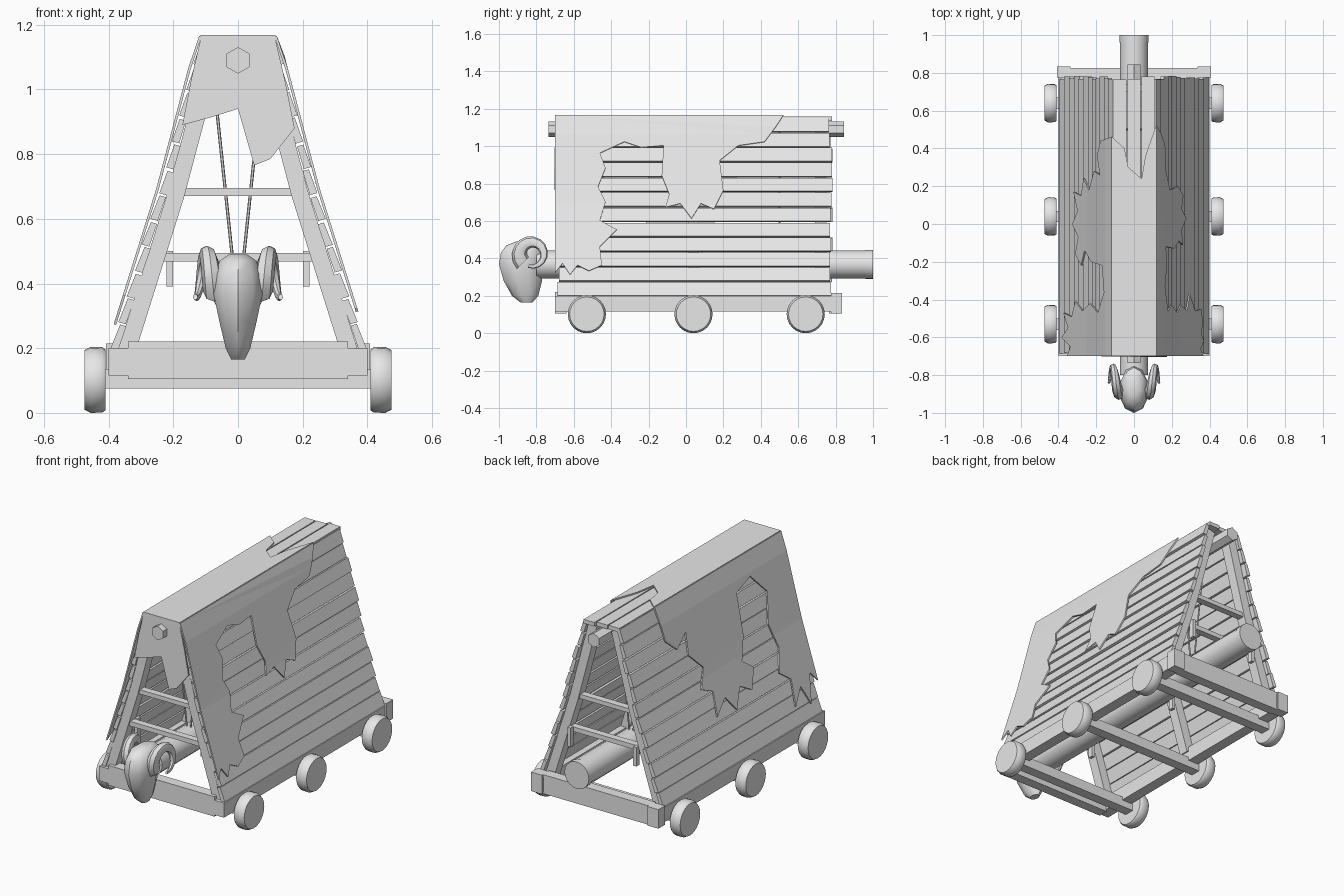
import bpy, bmesh, math, random
from mathutils import Vector

if "Cube" in bpy.data.objects:
    bpy.data.objects.remove(bpy.data.objects["Cube"])

random.seed(4)
mat = bpy.data.materials.new("pale_grey")
mat.diffuse_color = (0.8, 0.8, 0.8, 1)
mat.use_nodes = True
mat.node_tree.nodes["Principled BSDF"].inputs["Base Color"].default_value = mat.diffuse_color


def finish(name, bm, smooth=False):
    bmesh.ops.recalc_face_normals(bm, faces=bm.faces)
    me = bpy.data.meshes.new(name)
    bm.to_mesh(me)
    bm.free()
    me.materials.append(mat)
    if smooth:
        for p in me.polygons:
            p.use_smooth = True
        me.set_sharp_from_angle(angle=math.radians(40))
    ob = bpy.data.objects.new(name, me)
    bpy.context.collection.objects.link(ob)
    return ob


def loft(name, rings, smooth=False):
    """Skin closed rings of points and cap both ends."""
    bm = bmesh.new()
    vs = [[bm.verts.new(p) for p in r] for r in rings]
    n = len(vs[0])
    for a, b in zip(vs, vs[1:]):
        for i in range(n):
            j = (i + 1) % n
            bm.faces.new((a[i], a[j], b[j], b[i]))
    bm.faces.new(vs[0])
    bm.faces.new(vs[-1])
    return finish(name, bm, smooth)


def box(name, x0, x1, y0, y1, z0, z1):
    q = [(x0, y0), (x1, y0), (x1, y1), (x0, y1)]
    return loft(name, [[(x, y, z) for x, y in q] for z in (z0, z1)])


def rod(name, a, b, radii, sides, smooth=True, phase=0.0):
    """Round bar from a to b; radii is a list of (fraction, radius)."""
    a, b = Vector(a), Vector(b)
    d = (b - a).normalized()
    u = d.cross(Vector((0, 0, 1)) if abs(d.z) < 0.8 else Vector((0, 1, 0))).normalized()
    v = u.cross(d)
    ang = [2 * math.pi * i / sides + phase for i in range(sides)]
    return loft(name, [[a.lerp(b, t) + r * (u * math.cos(k) + v * math.sin(k)) for k in ang]
                       for t, r in radii], smooth)


def wall(side, z, off=0.0):
    """Point (x, z) on the sloping wall, which bends a little at z = 0.69."""
    if z < 0.69:
        x = 0.392 - (z - 0.2) * 0.314
    else:
        x = 0.238 - (z - 0.69) * 0.265
    return side * (x + 0.96 * off), z + 0.28 * off


def sheet(name, pts, place, cuts=(), t=0.008):
    """Thin cut-out: flat outline, bisected, thickened, then placed in space."""
    bm = bmesh.new()
    bm.faces.new([bm.verts.new((p[0], p[1], 0)) for p in pts])
    for c in cuts:
        bmesh.ops.bisect_plane(bm, geom=bm.verts[:] + bm.edges[:] + bm.faces[:],
                               plane_co=(0, c, 0), plane_no=(0, 1, 0))
    bmesh.ops.triangulate(bm, faces=bm.faces)
    ext = bmesh.ops.extrude_face_region(bm, geom=bm.faces[:])
    for v in ext["geom"]:
        if isinstance(v, bmesh.types.BMVert):
            v.co.z = t
    for v in bm.verts:
        v.co = place(*v.co)
    return finish(name, bm)


# Wheels and axles
for y in (-0.53, 0.04, 0.64):
    box("axle", -0.42, 0.42, y - 0.03, y + 0.03, 0.075, 0.135)
    for s in (-1, 1):
        rod("wheel", (s * 0.41, y, 0.102), (s * 0.475, y, 0.102),
            [(0, 0.094), (0.15, 0.101), (0.7, 0.102), (1, 0.092)], 24)

# Base frame
for s in (-1, 1):
    xs = sorted((s * 0.335, s * 0.40))
    box("side_sill", *xs, -0.70, 0.83, 0.115, 0.20)
    box("sill_end", *sorted((s * 0.337, s * 0.408)), 0.775, 0.835, 0.105, 0.215)
box("front_cross_beam", -0.34, 0.34, -0.70, -0.64, 0.105, 0.22)
box("rear_cross_beam", -0.34, 0.34, 0.765, 0.825, 0.105, 0.215)

# A-frames with cross bars and short hangers
for y in (-0.65, 0.04, 0.72):
    for s in (-1, 1):
        prof = [wall(s, z, -0.022) for z in (0.19, 0.69, 1.14)]
        prof += [wall(s, z, -0.075) for z in (1.14, 0.69, 0.19)]
        loft("rafter", [[(x, k, z) for x, z in prof] for k in (y - 0.03, y + 0.03)])
        box("hanger", s * 0.211 - 0.01, s * 0.211 + 0.01, y + 0.02, y + 0.05, 0.39, 0.50)
    box("upper_cross_bar", -0.20, 0.20, y - 0.02, y + 0.02, 0.67, 0.695)
    box("lower_cross_bar", -0.24, 0.24, y - 0.02, y + 0.02, 0.468, 0.495)

# Plank walls
for s in (-1, 1):
    for i in range(12):
        z0 = 0.2 + i * 0.0798
        z1 = z0 + 0.0798 - random.uniform(0.004, 0.010)
        o = random.uniform(-0.003, 0.003)
        prof = [wall(s, z0, 0.004 + o), wall(s, z1, o - 0.002),
                wall(s, z1, o - 0.022), wall(s, z0, o - 0.02)]
        ya, yb = -0.685 + random.uniform(-0.006, 0.006), 0.775 + random.uniform(-0.01, 0.01)
        loft("wall_plank", [[(x, y, z) for x, z in prof] for y in (ya, yb)])

# Ridge planks and hexagonal ridge pole
for x in (-0.075, 0.0, 0.075):
    box("ridge_plank", x - 0.0345, x + 0.0345, -0.685, 0.775 + random.uniform(-0.01, 0.01), 1.135, 1.158)
rod("ridge_pole", (0, -0.735, 1.09), (0, 0.845, 1.09), [(0, 0.041), (1, 0.041)], 6, False, math.pi / 2)

# Torn hide covers: outlines are (y, z) on each wall
right = [(-0.70, 1.163), (-0.70, 0.32), (-0.66, 0.37), (-0.62, 0.31), (-0.58, 0.36), (-0.52, 0.33),
         (-0.45, 0.36), (-0.46, 0.46), (-0.37, 0.55), (-0.46, 0.60), (-0.43, 0.70), (-0.47, 0.78),
         (-0.43, 0.88), (-0.46, 0.96), (-0.33, 1.02), (-0.24, 0.99), (-0.12, 1.0), (-0.13, 0.84),
         (-0.09, 0.74), (-0.11, 0.67), (-0.03, 0.69), (0.03, 0.61), (0.08, 0.69), (0.15, 0.66),
         (0.20, 0.76), (0.18, 0.92), (0.28, 1.0), (0.42, 1.02), (0.48, 1.10), (0.52, 1.163)]
left = [(-0.70, 1.163), (-0.70, 0.36), (-0.65, 0.42), (-0.60, 0.27), (-0.55, 0.38), (-0.47, 0.30),
        (-0.49, 0.44), (-0.41, 0.50), (-0.46, 0.62), (-0.42, 0.76), (-0.47, 0.92), (-0.36, 1.04),
        (-0.22, 1.0), (-0.20, 0.78), (-0.14, 0.66), (-0.22, 0.60), (-0.16, 0.50), (-0.07, 0.55),
        (0.0, 0.45), (0.07, 0.54), (0.17, 0.47), (0.15, 0.60), (0.24, 0.64), (0.18, 0.74),
        (0.28, 0.84), (0.26, 0.96), (0.36, 0.90), (0.44, 0.97), (0.46, 1.163)]
for s, name, pts in ((1, "right_hide", right), (-1, "left_hide", left)):
    def on_wall(y, z, o, s=s):
        wx, wz = wall(s, z, o + 0.007 * (z < 1.15))
        return wx, y, min(wz, 1.168)
    sheet(name, pts, on_wall, (0.45, 0.69, 0.9, 1.06))

# Hide over the ridge and the front flap
top = [(-0.70, -0.116), (0.46, -0.116), (0.40, -0.05), (0.30, -0.03), (0.24, 0.04),
       (0.36, 0.06), (0.52, 0.116), (-0.70, 0.116)]
sheet("ridge_hide", top, lambda y, x, o: (x, y, 1.16 + o))
flap = [(-0.113, 1.166), (-0.145, 1.03), (-0.172, 0.89), (-0.08, 0.915), (0, 0.94), (0.02, 0.87),
        (0.05, 0.765), (0.10, 0.785), (0.175, 0.88), (0.145, 1.03), (0.113, 1.166)]
sheet("front_flap", flap, lambda x, z, o: (x, -0.692 - o - 0.01 * (1.166 - z), z), (1.03,))

# Ram log, end band and ropes
rod("ram_log", (0, -0.80, 0.368), (0, 0.97, 0.368), [(0, 0.075), (1, 0.075)], 20)
rod("ram_end_band", (0, 0.96, 0.368), (0, 1.0, 0.368), [(0, 0.078), (1, 0.078)], 20)
for y in (-0.45, 0.50):
    for s in (-1, 1):
        rod("rope", (s * 0.085, y, 1.12), (s * 0.012, y, 0.43), [(0, 0.005), (1, 0.005)], 6)

# Ram head: rings of (z, half width, front y, back y)
rings = []
for z, w, f, b in ((0.165, 0.022, -0.885, -0.82), (0.20, 0.04, -0.93, -0.79), (0.28, 0.06, -0.975, -0.77),
                   (0.37, 0.08, -1.0, -0.76), (0.43, 0.074, -0.99, -0.75), (0.47, 0.06, -0.96, -0.76),
                   (0.49, 0.03, -0.91, -0.80)):
    m = (f + b) / 2
    rings.append([(w * math.cos(k), m + (b - f) / 2 * math.sin(k), z)
                  for k in (math.pi / 5 * i + math.pi / 10 for i in range(10))])
loft("ram_head", rings, True)

# Curled horns, tapering outwards
for s in (-1, 1):
    rings = []
    for i in range(15):
        t = i / 14
        a = math.radians(-45 + 330 * t)
        r = 0.036 * (1 - t) + 0.009
        ring = []
        for k in range(8):
            q = math.pi / 4 * k
            R = 0.066 + r * math.cos(q)
            ring.append((s * (0.072 + 0.06 * t + 0.8 * r * math.sin(q)),
                         -0.825 - R * math.cos(a), 0.422 + R * math.sin(a)))
        rings.append(ring)
    loft("horn", rings, True)
